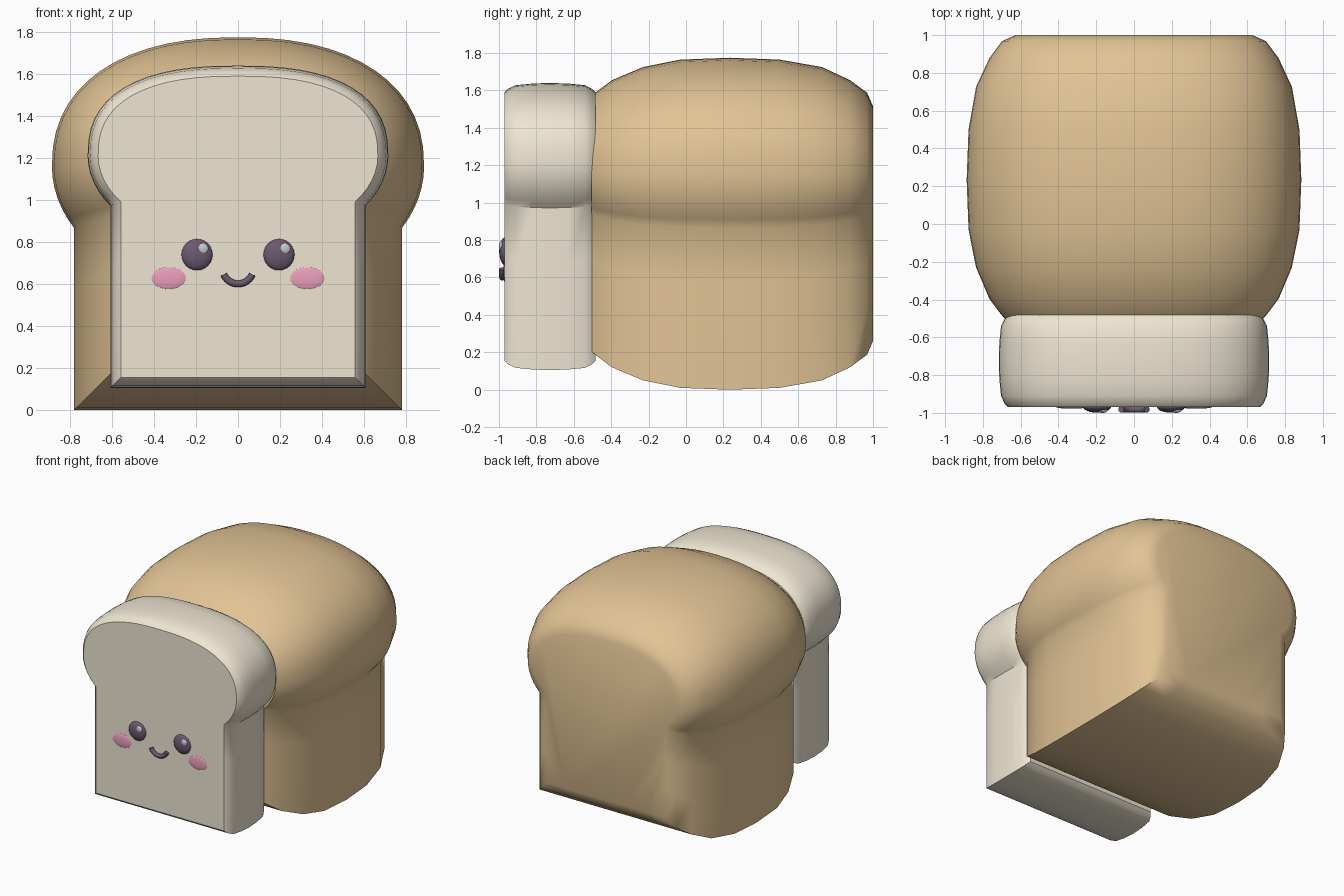
import bpy, bmesh
from math import sin, cos, pi, acos, sqrt, radians

if "Cube" in bpy.data.objects:
    bpy.data.objects.remove(bpy.data.objects["Cube"])


def material(name, rgb):
    m = bpy.data.materials.new(name)
    m.diffuse_color = (*rgb, 1)
    m.use_nodes = True
    m.node_tree.nodes["Principled BSDF"].inputs["Base Color"].default_value = m.diffuse_color
    return m


crust = material("crust", (0.76, 0.55, 0.30))
crumb = material("crumb", (0.86, 0.79, 0.65))
dark = material("dark", (0.15, 0.10, 0.17))
pink = material("pink", (0.83, 0.35, 0.50))
white = material("white", (0.55, 0.60, 0.60))


def smooth(ob, mat, angle=40):
    ob.data.materials.append(mat)
    bpy.ops.object.select_all(action='DESELECT')
    ob.select_set(True)
    bpy.context.view_layer.objects.active = ob
    bpy.ops.object.shade_smooth_by_angle(angle=radians(angle))


def bread_profile(d, base, floor, half, top, low, mid, n):
    """Bread outline inset by d: straight base, notch and domed top."""
    w, a, up, dn = base - d, half - d, top - mid - d, low - d
    t0 = acos(w / a)
    side = [(w * k, floor + d) for k in (0.33, 0.67)]
    notch_z = mid - dn * sin(t0)
    side += [(w, floor + d + (notch_z - floor - d) * k / 3) for k in range(3)]
    for i in range(6):
        t = -t0 * (1 - i / 6)
        side.append((a * cos(t), mid + dn * sin(t)))
    for i in range(14):
        t = pi / 2 * i / 14
        side.append((a * cos(t) ** (2 / n), mid + up * sin(t) ** (2 / n)))
    return side + [(0, mid + up)] + [(-x, z) for x, z in reversed(side)]


def loft(name, stations, mat, **shape):
    """Skin inset outlines along y and cap both ends."""
    bm = bmesh.new()
    rings = [[bm.verts.new((x, y, z)) for x, z in bread_profile(d, **shape)]
             for y, d in stations]
    for r, s in zip(rings, rings[1:]):
        for i in range(len(r)):
            j = (i + 1) % len(r)
            bm.faces.new((r[i], r[j], s[j], s[i]))
    bm.faces.new(rings[0])
    bm.faces.new(rings[-1])
    bmesh.ops.recalc_face_normals(bm, faces=bm.faces)
    me = bpy.data.meshes.new(name)
    bm.to_mesh(me)
    bm.free()
    ob = bpy.data.objects.new(name, me)
    bpy.context.collection.objects.link(ob)
    smooth(ob, mat)


# barrel-shaped loaf, flat at both ends
loft("loaf", [(-0.505, 0.205), (-0.476, 0.18), (-0.396, 0.12), (-0.23, 0.05),
              (-0.03, 0.01), (0.235, 0), (0.5, 0.01), (0.727, 0.05),
              (0.877, 0.12), (0.968, 0.187), (1.0, 0.26)], crust,
     base=0.78, floor=0, half=0.886, top=1.775, low=0.62, mid=1.16, n=2.3)

# cut slice in front
loft("slice", [(-0.97, 0.05), (-0.95, 0.03), (-0.91, 0.012), (-0.82, 0.003),
               (-0.73, 0), (-0.63, 0.003), (-0.54, 0.012), (-0.505, 0.03),
               (-0.483, 0.05)], crumb,
     base=0.608, floor=0.105, half=0.716, top=1.64, low=0.45, mid=1.21, n=2.5)


def blob(name, loc, size, mat):
    bpy.ops.mesh.primitive_uv_sphere_add(segments=24, ring_count=12, location=loc)
    ob = bpy.context.object
    ob.name = name
    ob.scale = size
    smooth(ob, mat, 180)


# eyes, highlights and cheeks
for s, label in ((-1, "left"), (1, "right")):
    blob("eye_" + label, (s * 0.195, -0.966, 0.74), (0.075, 0.033, 0.075), dark)
    blob("eye_highlight_" + label, (s * 0.195 + 0.028, -0.988, 0.768),
         (0.026, 0.012, 0.026), white)
    blob("cheek_" + label, (s * 0.33, -0.968, 0.628), (0.084, 0.01, 0.053), pink)

# smiling mouth: swept arc
curve = bpy.data.curves.new("mouth", 'CURVE')
curve.dimensions = '3D'
curve.bevel_depth = 0.017
curve.bevel_resolution = 3
curve.use_fill_caps = True
spline = curve.splines.new('POLY')
spline.points.add(12)
for i, p in enumerate(spline.points):
    t = radians(-67 + 134 * i / 12)
    p.co = (0.074 * sin(t), -0.982, 0.675 - 0.074 * cos(t), 1)
curve.materials.append(dark)
bpy.context.collection.objects.link(bpy.data.objects.new("mouth", curve))
